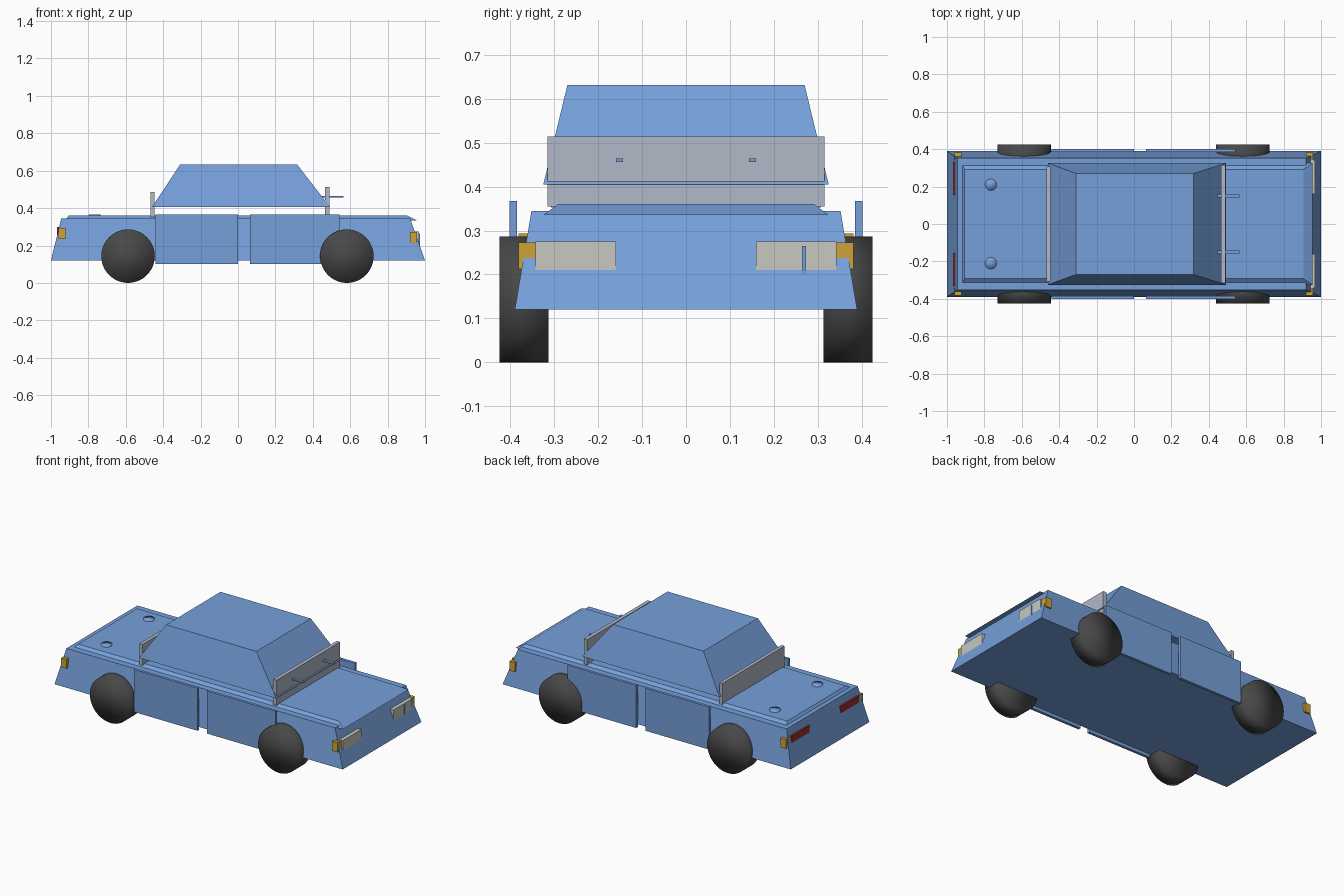
import bpy
import bmesh
from math import radians

cube = bpy.data.objects.get("Cube")
if cube:
    bpy.data.objects.remove(cube, do_unlink=True)


def material(name, r, g, b):
    m = bpy.data.materials.new(name)
    m.use_nodes = True
    m.diffuse_color = (r, g, b, 1)
    bsdf = next(n for n in m.node_tree.nodes if n.type == "BSDF_PRINCIPLED")
    bsdf.inputs["Base Color"].default_value = (r, g, b, 1)
    return m


BLUE = material("blue paint", 0.18, 0.35, 0.70)
GLASS = material("grey glass", 0.44, 0.49, 0.58)
RUBBER = material("dark rubber", 0.065, 0.065, 0.065)
CREAM = material("cream lamp", 0.58, 0.58, 0.54)
AMBER = material("amber lamp", 0.62, 0.36, 0.04)
RED = material("red lamp", 0.33, 0.025, 0.025)


def finish(name, bm, mat):
    bmesh.ops.recalc_face_normals(bm, faces=bm.faces)
    mesh = bpy.data.meshes.new(name)
    bm.to_mesh(mesh)
    bm.free()
    mesh.materials.append(mat)
    obj = bpy.data.objects.new(name, mesh)
    bpy.context.collection.objects.link(obj)
    return obj


def tapered(name, mat, z, low, high):
    """Box between two heights; low and high are (x min, x max, half width)."""
    bm = bmesh.new()
    rings = []
    for h, (x0, x1, w) in zip(z, (low, high)):
        rings.append([bm.verts.new((x, y, h)) for x, y in
                      ((x0, -w), (x1, -w), (x1, w), (x0, w))])
    bm.faces.new(rings[0])
    bm.faces.new(rings[1])
    for i in range(4):
        j = (i + 1) % 4
        bm.faces.new((rings[0][i], rings[0][j], rings[1][j], rings[1][i]))
    return finish(name, bm, mat)


def box(name, mat, xs, ys, zs):
    bm = bmesh.new()
    bmesh.ops.create_cube(bm, size=1)
    for v in bm.verts:
        v.co = [a + (b - a) * (c + 0.5) for c, (a, b) in zip(v.co, (xs, ys, zs))]
    return finish(name, bm, mat)


def disc(name, mat, radius, depth, location, tilt=0):
    bm = bmesh.new()
    bmesh.ops.create_cone(bm, cap_ends=True, segments=48, radius1=radius,
                          radius2=radius, depth=depth)
    for f in bm.faces:
        f.smooth = True
    obj = finish(name, bm, mat)
    obj.location = location
    obj.rotation_euler.x = radians(tilt)
    return obj


# Main shell, deck panel and cabin
tapered("body", BLUE, (0.12, 0.345), (-1, 1, 0.39), (-0.945, 0.92, 0.352))
tapered("deck_panel", BLUE, (0.335, 0.36), (-0.925, 0.955, 0.325), (-0.905, 0.905, 0.292))
tapered("cabin", BLUE, (0.405, 0.632), (-0.46, 0.493, 0.325), (-0.31, 0.317, 0.27))

# Upright glass panes
box("windshield", GLASS, (0.465, 0.488), (-0.315, 0.315), (0.355, 0.514))
box("rear_window", GLASS, (-0.468, -0.447), (-0.308, 0.308), (0.353, 0.486))

# Small bar on one headlight
box("headlight_bar", BLUE, (0.955, 0.972), (0.264, 0.273), (0.2, 0.265))

# Parts repeated on both sides
for side, s in (("left", 1), ("right", -1)):
    def pair(a, b):
        return sorted((s * a, s * b))

    box(f"{side}_rear_door", BLUE, (-0.44, 0), pair(0.385, 0.402), (0.1, 0.367))
    box(f"{side}_front_door", BLUE, (0.065, 0.542), pair(0.385, 0.402), (0.1, 0.367))
    box(f"{side}_wiper", BLUE, (0.446, 0.563), pair(0.143, 0.16), (0.456, 0.464))
    box(f"{side}_headlight", CREAM, (0.94, 0.968), pair(0.16, 0.343), (0.2, 0.275))
    box(f"{side}_tail_light", RED, (-0.967, -0.945), pair(0.155, 0.332), (0.235, 0.298))
    box(f"{side}_front_indicator", AMBER, (0.92, 0.958), pair(0.343, 0.382), (0.213, 0.273))
    box(f"{side}_rear_indicator", AMBER, (-0.96, -0.922), pair(0.343, 0.382), (0.235, 0.293))
    disc(f"{side}_trunk_button", BLUE, 0.031, 0.02, (-0.765, s * 0.21, 0.357))
    for end, x in (("front", 0.582), ("rear", -0.588)):
        disc(f"{side}_{end}_wheel", RUBBER, 0.143, 0.111, (x, s * 0.369, 0.143), 90)
